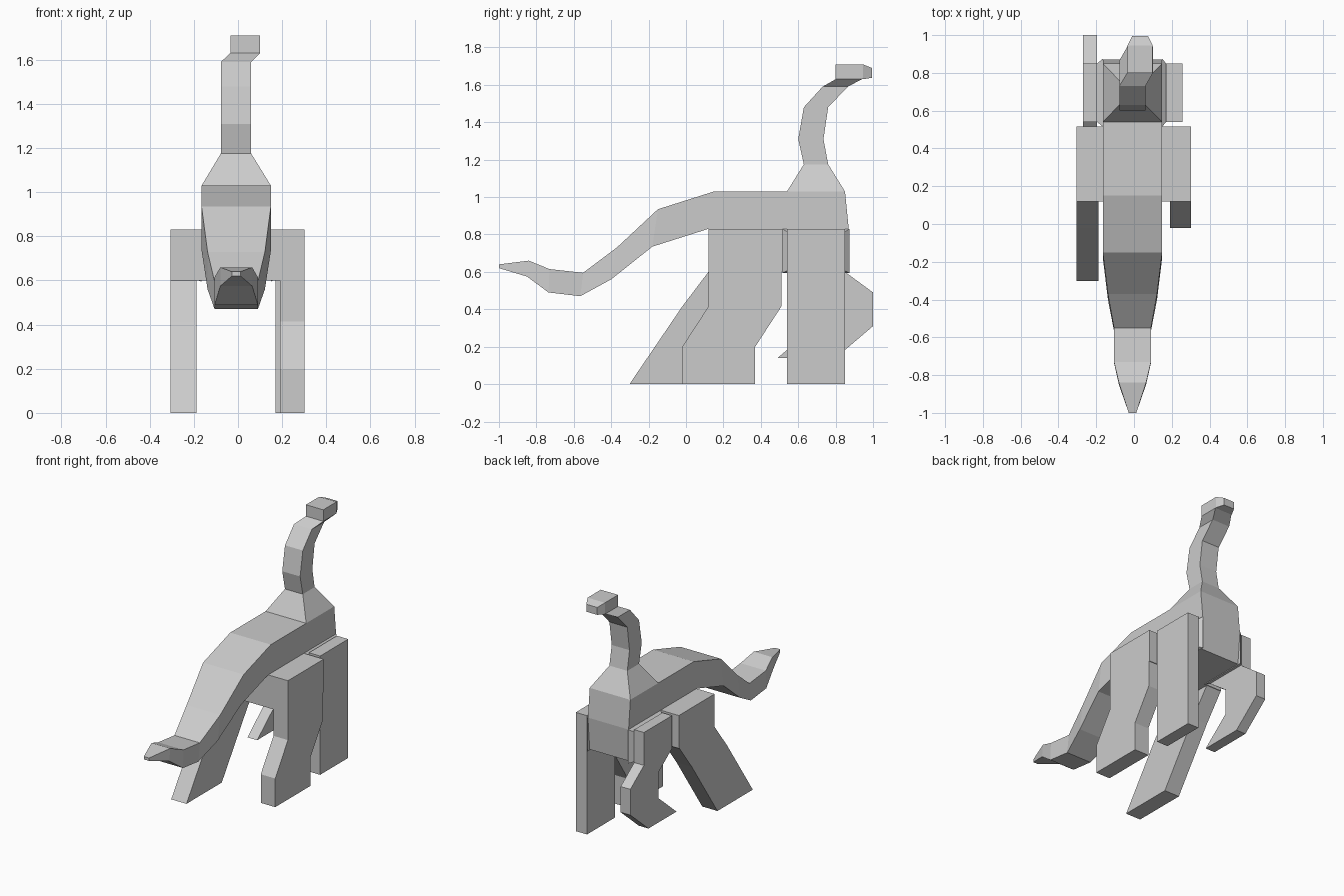
import bpy

if "Cube" in bpy.data.objects:
    bpy.data.objects.remove(bpy.data.objects["Cube"])

CX = -0.008  # centre line of the body


def loft(name, rings):
    """Join a row of equal-sized rings into a closed flat-faced solid."""
    n = len(rings[0])
    verts = [v for r in rings for v in r]
    faces = [tuple(range(n))[::-1],
             tuple(range(len(verts) - n, len(verts)))]
    for i in range(len(rings) - 1):
        for j in range(n):
            k = (j + 1) % n
            faces.append((i*n + j, i*n + k, i*n + n + k, i*n + n + j))
    me = bpy.data.meshes.new(name)
    me.from_pydata(verts, [], faces)
    ob = bpy.data.objects.new(name, me)
    bpy.context.collection.objects.link(ob)
    # consistent outward normals
    import bmesh
    bm = bmesh.new()
    bm.from_mesh(me)
    bmesh.ops.recalc_face_normals(bm, faces=bm.faces)
    bm.to_mesh(me)
    bm.free()
    return ob


def section(top, bottom, hw, cx=CX):
    """Upright quad across the body between a top and a bottom (y, z)."""
    return [(cx - hw, *bottom), (cx + hw, *bottom), (cx + hw, *top), (cx - hw, *top)]


def level(y0, y1, z, x0, x1):
    """Horizontal quad."""
    return [(x0, y0, z), (x1, y0, z), (x1, y1, z), (x0, y1, z)]


def slab(name, profile, x0, x1):
    """Side profile (y, z) given thickness in x."""
    return loft(name, [[(x, y, z) for y, z in profile] for x in (x0, x1)])


# Back and tail
loft("body_and_tail", [section(*s) for s in (
    ((-1.0, .64), (-1.0, .62), .02),
    ((-.84, .66), (-.85, .575), .072),
    ((-.73, .615), (-.735, .49), .098),
    ((-.55, .595), (-.565, .47), .098),
    ((-.37, .73), (-.40, .56), .13),
    ((-.15, .935), (-.18, .735), .157),
    ((.15, 1.03), (.12, .83), .157),
    ((.54, 1.03), (.54, .83), .157),
    ((.85, 1.03), (.87, .83), .157))])

# Neck, leaning over to the head
loft("neck", [level(*s) for s in (
    (.54, .85, 1.03, -.165, .149),
    (.63, .76, 1.175, -.078, .06),
    (.60, .735, 1.31, -.078, .06),
    (.63, .76, 1.48, -.078, .06),
    (.73, .865, 1.59, -.078, .06),
    (.80, .94, 1.63, -.035, .10))])

# Head with tapered snout
loft("head", [section(*s, .032) for s in (
    ((.80, 1.71), (.80, 1.63), .067),
    ((.945, 1.71), (.945, 1.63), .067),
    ((.995, 1.69), (.995, 1.638), .042))])

# Chest and pelvis below the back
slab("chest", [(.515, .6), (.85, .6), (.87, .83), (.515, .83)], -.165, .149)
slab("pelvis", [(.12, .6), (.515, .6), (.515, .83), (.12, .83)], -.305, .302)


# Tapered shoulders
def shoulder(name, xin, xout):
    loft(name, [[(x, a, c), (x, b, c), (x, b, d), (x, a, d)] for x, a, b, c, d in
                ((xin, .515, .875, .595, .83), (xout, .54, .85, .605, .815))])


shoulder("shoulder_left", -.165, -.195)
shoulder("shoulder_right", .149, .17)


# Legs: front edge points, repeated at a fixed width for the back edge
def leg(name, edge, width, x0, x1):
    slab(name, edge + [(y + width, z) for y, z in reversed(edge)], x0, x1)


leg("hind_leg_right", [(.12, .83), (.12, .415), (-.02, .2), (-.02, 0)], .39, .19, .302)
leg("hind_leg_left", [(.12, .83), (.12, .6), (-.02, .415), (-.302, 0)], .39, -.305, -.187)
leg("front_leg_right", [(.54, .83), (.54, 0)], .31, .17, .257)
leg("front_leg_left", [(.54, .83), (.54, .6), (.69, .49), (.69, .31), (.49, .14)],
    .31, -.27, -.195)
